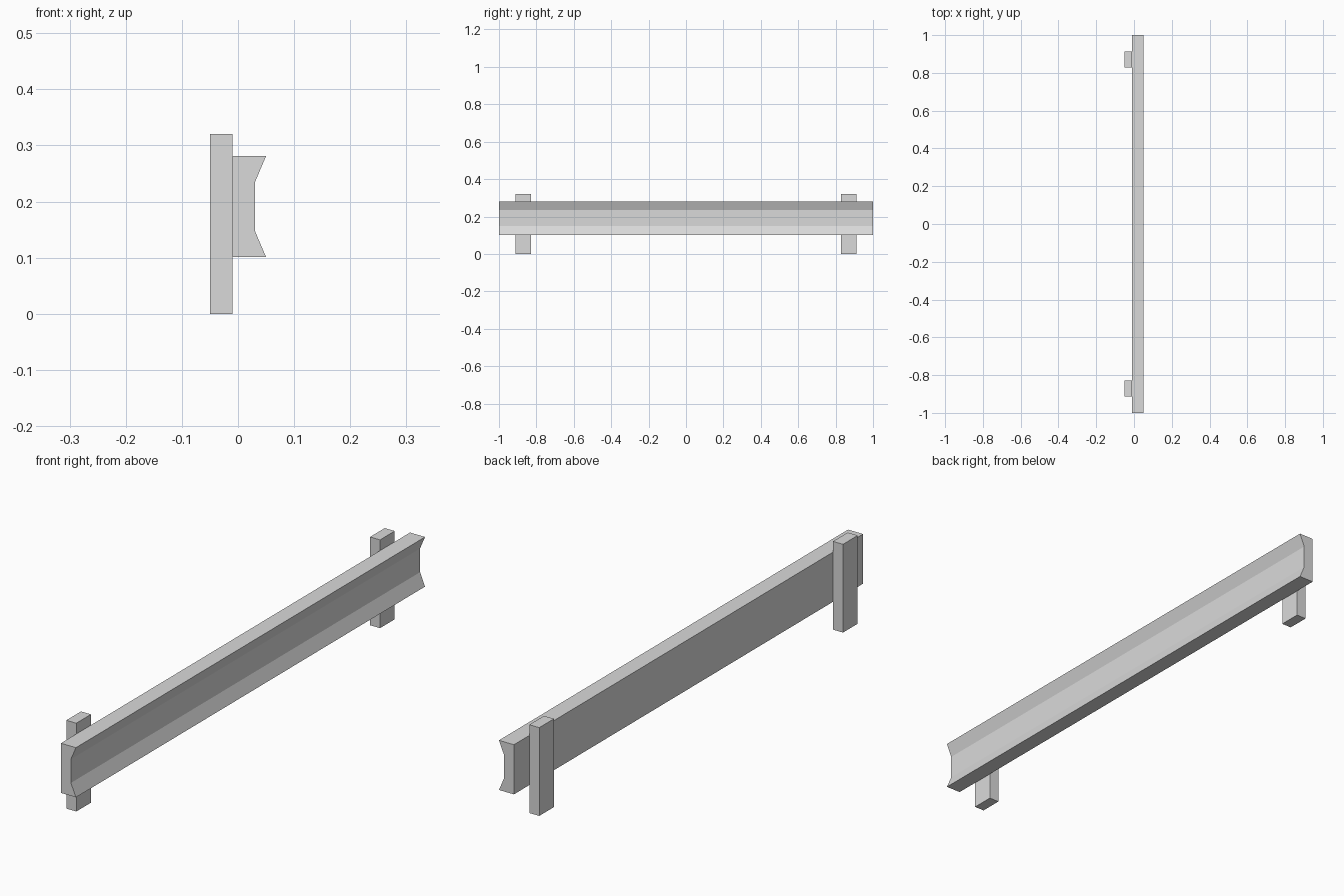
import bpy

if "Cube" in bpy.data.objects:
    bpy.data.objects.remove(bpy.data.objects["Cube"])

# One plain grey for the whole barrier
grey = bpy.data.materials.new("light_grey")
grey.diffuse_color = (0.7, 0.7, 0.7, 1.0)
grey.use_nodes = True
grey.node_tree.nodes["Principled BSDF"].inputs["Base Color"].default_value = grey.diffuse_color


def extrude_y(name, profile, y0, y1):
    """Closed prism from an (x, z) outline, counter-clockwise seen from -y."""
    n = len(profile)
    verts = [(x, y, z) for y in (y0, y1) for x, z in profile]
    faces = [tuple(range(n)), tuple(reversed(range(n, 2 * n)))]
    for i in range(n):
        j = (i + 1) % n
        faces.append((i, i + n, j + n, j))
    mesh = bpy.data.meshes.new(name)
    mesh.from_pydata(verts, [], faces)
    mesh.materials.append(grey)
    mesh.update()
    obj = bpy.data.objects.new(name, mesh)
    bpy.context.collection.objects.link(obj)
    return obj


# Long rail with a flared channel on its right side
extrude_y("rail", [(-0.01, 0.101), (0.05, 0.101), (0.03, 0.148),
                   (0.03, 0.234), (0.05, 0.281), (-0.01, 0.281)], -1.0, 1.0)

# Two square-cut posts behind the rail
post_outline = [(-0.05, 0.0), (-0.01, 0.0), (-0.01, 0.32), (-0.05, 0.32)]
for name, y in (("front_post", -0.87), ("back_post", 0.87)):
    extrude_y(name, post_outline, y - 0.042, y + 0.042)
